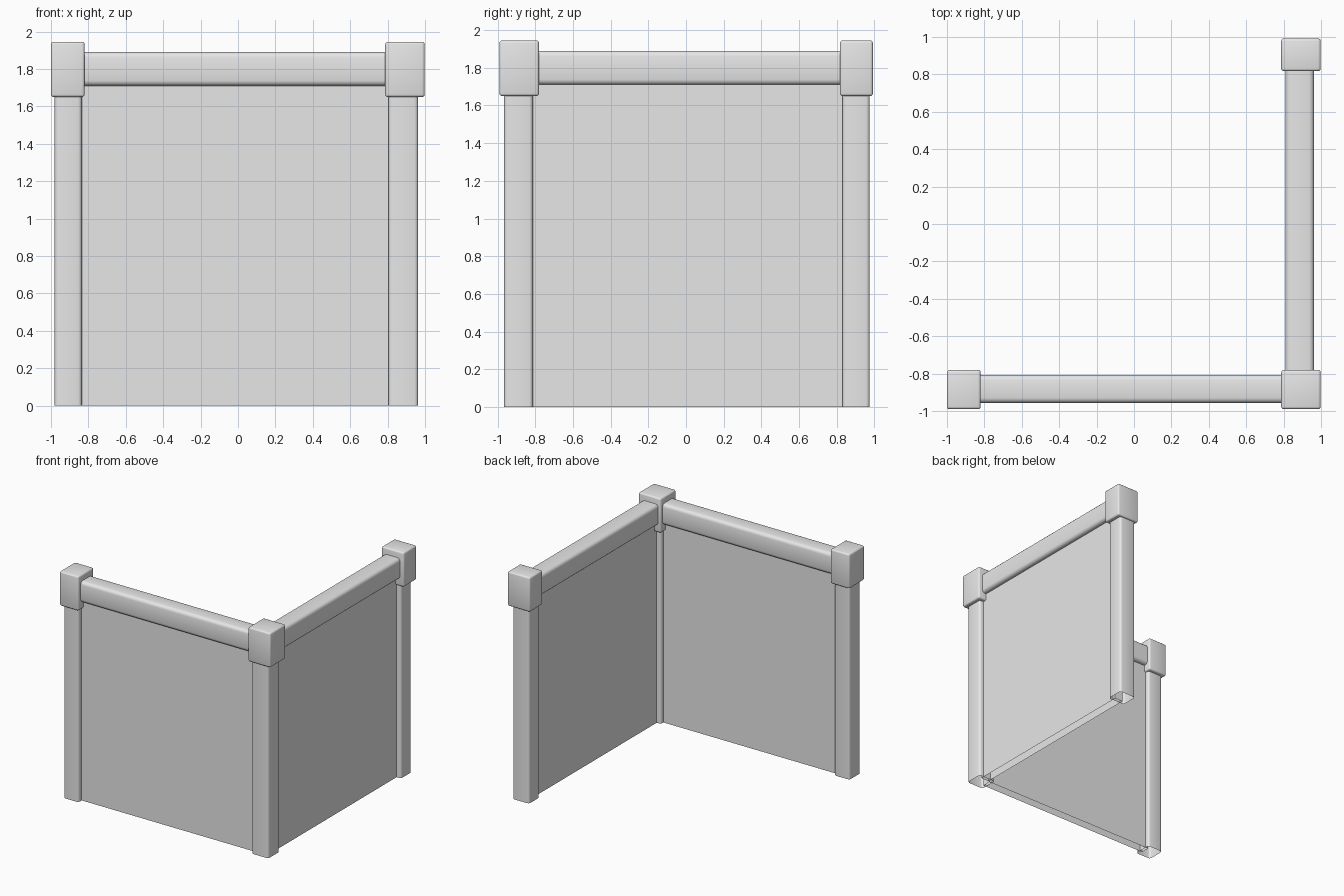
import bpy
import bmesh
import math

cube = bpy.data.objects.get("Cube")
if cube:
    bpy.data.objects.remove(cube, do_unlink=True)

grey = bpy.data.materials.new("light grey")
grey.use_nodes = True
grey.diffuse_color = (0.8, 0.8, 0.8, 1)
grey.node_tree.nodes["Principled BSDF"].inputs["Base Color"].default_value = (0.8, 0.8, 0.8, 1)


def box(name, xs, ys, zs, bevel=0.0, open_bottom=False, along=None):
    """Box from its ranges; bevel all edges, or only those running along one axis."""
    bm = bmesh.new()
    bmesh.ops.create_cube(bm, size=1)
    for v in bm.verts:
        for i, (low, high) in enumerate((xs, ys, zs)):
            v.co[i] = low if v.co[i] < 0 else high
    if bevel:
        edges = [e for e in bm.edges if along is None
                 or abs((e.verts[0].co - e.verts[1].co)[along]) > 0.001]
        bmesh.ops.bevel(bm, geom=edges, offset=bevel, segments=3,
                        profile=0.5, affect='EDGES')
    if open_bottom:
        bm.normal_update()
        bottom = [f for f in bm.faces if f.normal.z < -0.9]
        bmesh.ops.delete(bm, geom=bottom, context='FACES')
    mesh = bpy.data.meshes.new(name)
    bm.to_mesh(mesh)
    bm.free()
    mesh.materials.append(grey)
    obj = bpy.data.objects.new(name, mesh)
    bpy.context.collection.objects.link(obj)
    bpy.ops.object.select_all(action='DESELECT')
    obj.select_set(True)
    bpy.context.view_layer.objects.active = obj
    bpy.ops.object.shade_smooth_by_angle(angle=math.radians(40))
    return obj


# Posts, hollow underneath, each with a block cap
near, far = (-0.965, -0.812), (0.83, 0.975)
posts = {
    "end_post": ((-0.98, -0.835), near, (-1.0, -0.82), (-0.99, -0.78)),
    "corner_post": ((0.805, 0.963), near, (0.787, 0.998), (-0.99, -0.78)),
    "back_post": ((0.805, 0.963), far, (0.787, 0.998), (0.817, 0.992)),
}
for name, (px, py, cx, cy) in posts.items():
    box(name, px, py, (0, 1.7), 0.02, True, along=2)
    box(name + "_cap", cx, cy, (1.65, 1.945), 0.014)

# Rounded top rails
rail_z = (1.71, 1.89)
box("front_rail", (-0.86, 0.83), (-0.957, -0.807), rail_z, 0.028, along=0)
box("side_rail", (0.81, 0.963), (-0.83, 0.86), rail_z, 0.028, along=1)

# Wall panels, open underneath
panel_z = (0, 1.75)
box("front_panel", (-0.86, 0.83), (-0.922, -0.846), panel_z, open_bottom=True)
box("side_panel", (0.846, 0.922), (-0.84, 0.86), panel_z, open_bottom=True)
